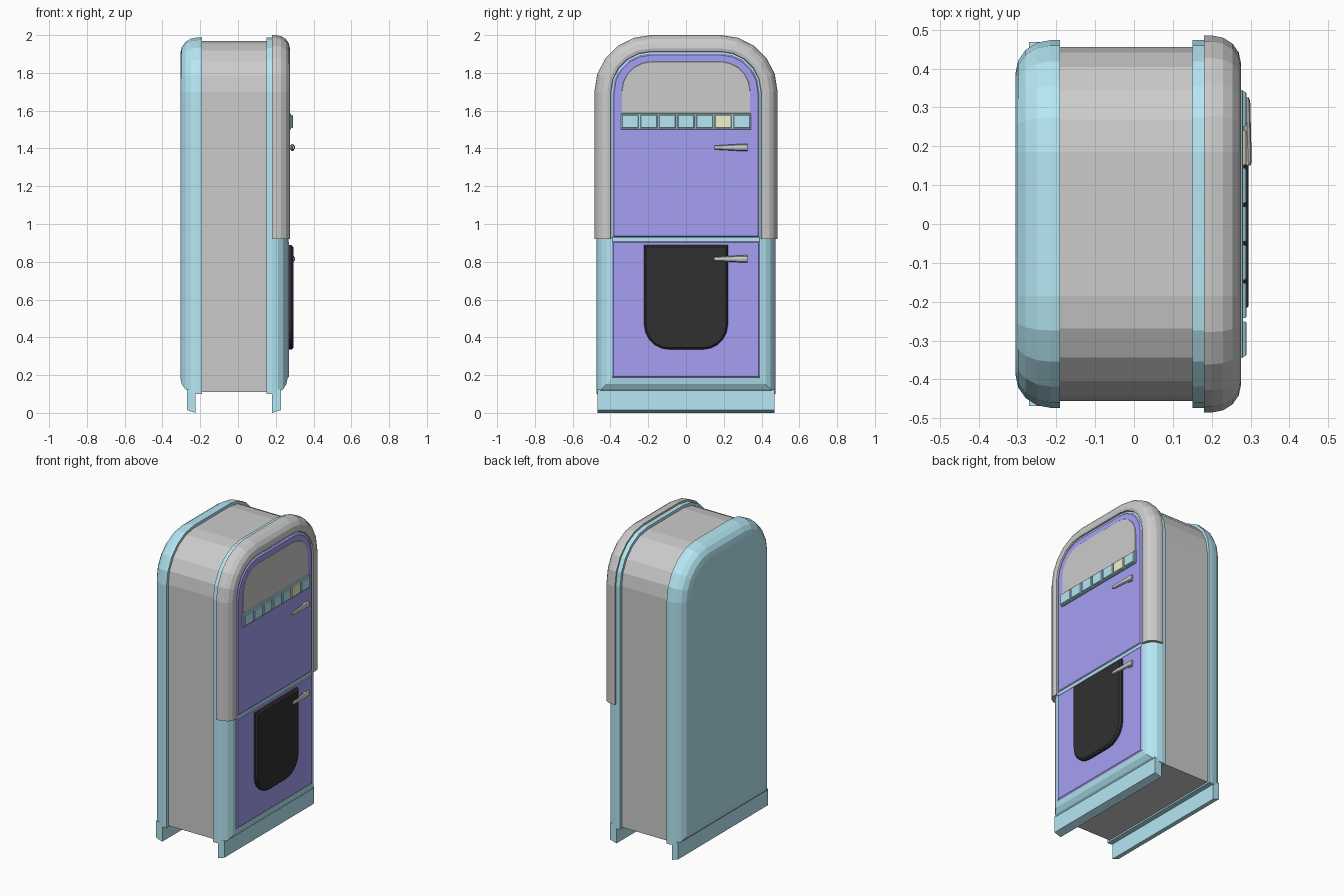
import bpy, bmesh
from math import sin, cos, pi

if "Cube" in bpy.data.objects:
    bpy.data.objects.remove(bpy.data.objects["Cube"])


def material(name, r, g, b):
    m = bpy.data.materials.new(name)
    m.diffuse_color = (r, g, b, 1)
    m.use_nodes = True
    m.node_tree.nodes["Principled BSDF"].inputs["Base Color"].default_value = m.diffuse_color
    return m


TEAL = material("teal", 0.46, 0.80, 0.90)
BLUE = material("blue", 0.38, 0.35, 0.90)
BLACK = material("black", 0.03, 0.03, 0.03)
CREAM = material("cream", 0.88, 0.88, 0.63)


def arch(x, hw, z0, z1, r=0, flip=False, y=0):
    """Outline in the yz plane: square at the bottom, rounded top corners."""
    pts = [(hw, z0)]
    steps = range(6) if r > 0 else [0]
    right = [(hw - r + r * cos(i * pi / 10), z1 - r + r * sin(i * pi / 10)) for i in steps]
    pts += right + [(-a, b) for a, b in reversed(right)] + [(-hw, z0)]
    return [(x, y + a, z0 + z1 - b if flip else b) for a, b in pts]


def loft(name, rings, mat=None):
    """Skin closed rings and cap both ends."""
    bm = bmesh.new()
    vs = [[bm.verts.new(p) for p in ring] for ring in rings]
    n = len(vs[0])
    for a, b in zip(vs, vs[1:]):
        for i in range(n):
            j = (i + 1) % n
            bm.faces.new((a[i], a[j], b[j], b[i]))
    bm.faces.new(vs[0])
    bm.faces.new(vs[-1])
    bmesh.ops.recalc_face_normals(bm, faces=bm.faces)
    me = bpy.data.meshes.new(name)
    bm.to_mesh(me)
    bm.free()
    ob = bpy.data.objects.new(name, me)
    bpy.context.collection.objects.link(ob)
    if mat:
        me.materials.append(mat)
    return ob


def slab(name, x0, x1, hw, z0, z1, mat, r=0, bevel=0.006, flip=False, y=0):
    """Panel facing +x with a chamfered front edge."""
    prof = [(x0, 0), (x1 - bevel, 0), (x1, bevel)]
    return loft(name, [arch(x, hw - d, z0 + d, z1 - d, max(r - d, 0), flip, y)
                       for x, d in prof], mat)


def rounding(x0, length, inset, n=4):
    return [(x0 + length * sin(i * pi / 2 / n), inset * (1 - cos(i * pi / 2 / n)))
            for i in range(n + 1)]


# Cabinet body
loft("cabinet_body", [arch(x, 0.455, 0.11, 1.97, 0.27) for x in (-0.22, 0.18)])

# Back and front shells with rounded rims
for name, prof in (("back_shell", [(-0.19, 0)] + rounding(-0.215, -0.09, 0.085)),
                   ("front_shell", [(0.15, 0)] + rounding(0.18, 0.083, 0.085))):
    loft(name, [arch(x, 0.473 - d, 0.10 + d, 1.988 - d, 0.288 - d) for x, d in prof], TEAL)

# Feet along the front and back lower edges
for name, inner, outer in (("back_foot", -0.225, -0.27), ("front_foot", 0.18, 0.228)):
    loft(name, [[(inner, y, 0), (outer, y, 0.015), (outer, y, 0.125), (inner, y, 0.125)]
                for y in (-0.468, 0.468)], TEAL)

# Chrome arch trim: closed profile swept along the arch
trim = [(0.18, 0.012), (0.18, 0)] + rounding(0.2, 0.075, 0.07) + [(0.271, 0.086), (0.25, 0.092)]
loft("arch_trim", list(zip(*[arch(x, 0.485 - d, 0.92, 2.0 - d, 0.3 - d) for x, d in trim])))

# Doors and the strip between them
slab("upper_door", 0.24, 0.271, 0.388, 0.928, 1.902, BLUE, r=0.203, bevel=0.008)
slab("lower_door", 0.24, 0.271, 0.393, 0.185, 0.91, BLUE, bevel=0.008)
slab("door_divider", 0.24, 0.267, 0.393, 0.905, 0.932, TEAL, bevel=0.003)

# Display sign and dispensing panel
slab("sign_panel", 0.26, 0.274, 0.34, 1.585, 1.86, None, r=0.158, bevel=0.002)
slab("dispenser_panel", 0.26, 0.294, 0.222, 0.335, 0.888, BLACK, r=0.135, bevel=0.01, flip=True)

# Selection buttons
slab("button_strip", 0.26, 0.281, 0.345, 1.50, 1.585, TEAL, bevel=0.003)
for i in range(7):
    slab(f"button_{i + 1}", 0.27, 0.29, 0.045, 1.507, 1.578, CREAM if i == 5 else TEAL,
         bevel=0.004, y=(i - 3) * 0.0985)

# Tapered door handles on short posts
for name, z in (("upper_handle", 1.405), ("lower_handle", 0.815)):
    rings = []
    for y, cx, rx, rz in ((0.15, 0.294, 0.006, 0.009), (0.16, 0.294, 0.009, 0.011),
                          (0.315, 0.288, 0.011, 0.02), (0.325, 0.288, 0.008, 0.018)):
        rings.append([(cx + rx * cos(k * pi / 4), y, z + rz * sin(k * pi / 4)) for k in range(8)])
    loft(name, rings)
    slab(name + "_post", 0.26, 0.288, 0.015, z - 0.012, z + 0.012, None, bevel=0.002, y=0.295)
